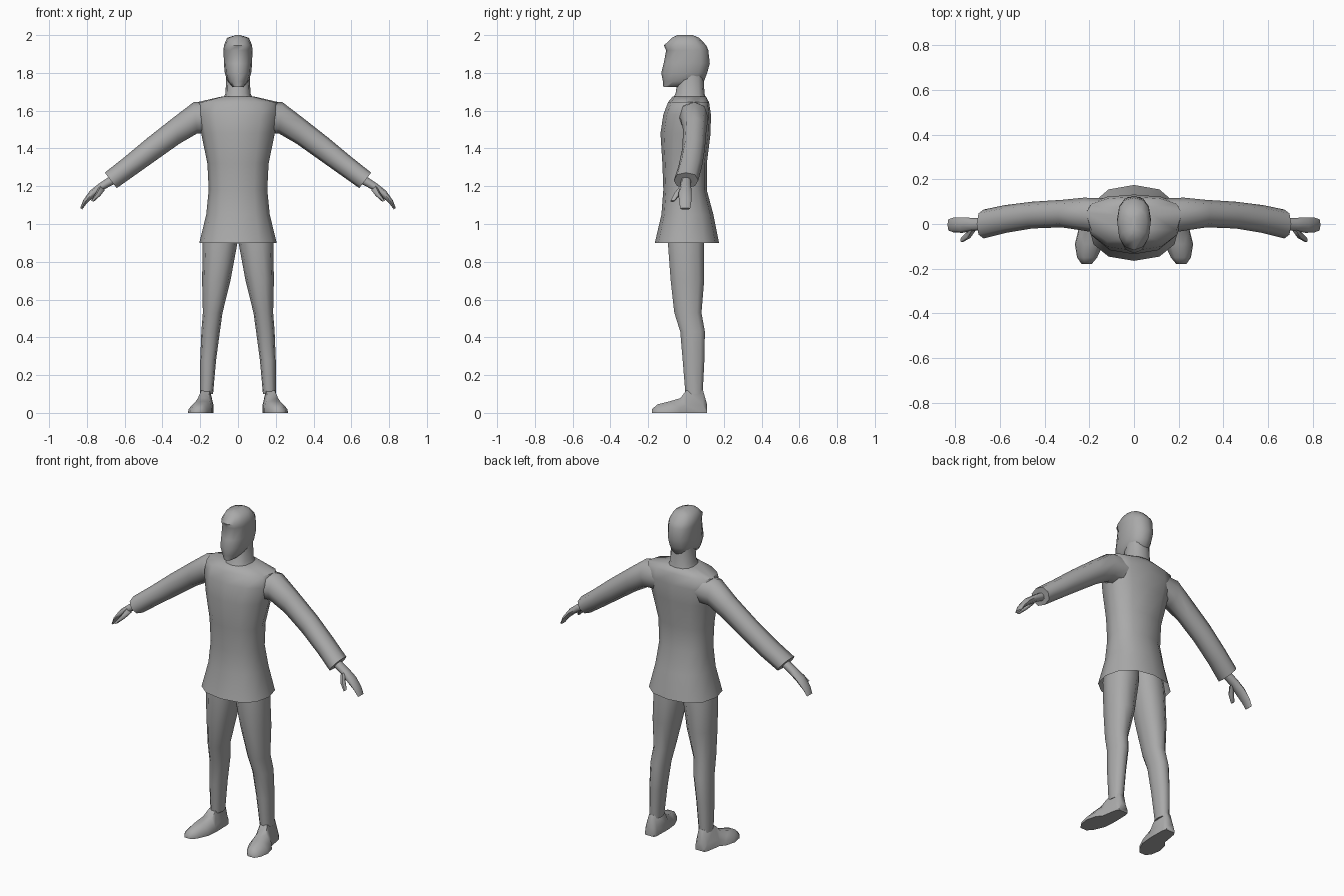
import bpy, bmesh, math
from mathutils import Vector

grey = bpy.data.materials.new("plain grey")
grey.diffuse_color = (0.4, 0.4, 0.4, 1)


def loft(name, rings, mirror=False, caps=(True, True), angle=60):
    """Skin a list of equal-length point rings into one smooth part."""
    bm = bmesh.new()
    loops = [[bm.verts.new(p) for p in r] for r in rings]
    n = len(loops[0])
    for a, b in zip(loops, loops[1:]):
        for i in range(n):
            j = (i + 1) % n
            bm.faces.new((a[i], a[j], b[j], b[i]))
    for loop, cap in ((loops[0], caps[0]), (loops[-1], caps[1])):
        if cap:
            bm.faces.new(loop)
    bmesh.ops.recalc_face_normals(bm, faces=bm.faces[:])
    me = bpy.data.meshes.new(name)
    bm.to_mesh(me)
    bm.free()
    me.materials.append(grey)
    ob = bpy.data.objects.new(name, me)
    bpy.context.collection.objects.link(ob)
    if mirror:
        ob.modifiers.new("mirror", 'MIRROR')
    bpy.ops.object.select_all(action='DESELECT')
    ob.select_set(True)
    bpy.context.view_layer.objects.active = ob
    bpy.ops.object.shade_smooth_by_angle(angle=math.radians(angle))
    return ob


def circle(n, p):
    """Unit superellipse points; p = 1 is round, smaller is boxier."""
    for i in range(n):
        c, s = math.cos(2 * math.pi * i / n), math.sin(2 * math.pi * i / n)
        yield math.copysign(abs(c) ** p, c), math.copysign(abs(s) ** p, s)


def level(z, xc, hw, yf, ys, yb, n=12, p=0.85):
    """Flat ring: half width, front, side and back y."""
    return [(xc + hw * c, ys + s * ((yb - ys) if s > 0 else (ys - yf)), z)
            for c, s in circle(n, p)]


def limb(top, bottom, yf, yb, n=8, p=0.9):
    """Slanted ring between a top and a bottom (x, z) point."""
    t, b = Vector((top[0], 0, top[1])), Vector((bottom[0], 0, bottom[1]))
    mid, half = (t + b) / 2, (t - b) / 2
    return [mid + half * c + Vector((0, (yf + yb) / 2 + (yb - yf) / 2 * s, 0))
            for c, s in circle(n, p)]


# Coat body, open at the hem
loft("coat", [level(*r) for r in (
    (0.90, 0, 0.205, -0.165, 0.0, 0.175),
    (1.05, 0, 0.168, -0.13, 0.0, 0.145),
    (1.18, 0, 0.155, -0.12, 0.0, 0.11),
    (1.32, 0, 0.162, -0.125, 0.0, 0.11),
    (1.48, 0, 0.195, -0.135, 0.02, 0.13),
    (1.58, 0, 0.22, -0.12, 0.045, 0.132),
    (1.645, 0, 0.215, -0.095, 0.05, 0.122),
    (1.675, 0, 0.085, -0.07, 0.04, 0.105))], caps=(False, True))

# Neck
loft("neck", [level(*r) for r in (
    (1.65, 0, 0.09, -0.08, 0.03, 0.11),
    (1.69, 0, 0.066, -0.055, 0.03, 0.098),
    (1.80, 0, 0.062, -0.04, 0.03, 0.092))])

# Head with chin, nose line, brow and hair cap
loft("head", [level(*r) for r in (
    (1.725, 0, 0.028, -0.12, -0.06, -0.02),
    (1.755, 0, 0.055, -0.122, 0.0, 0.095),
    (1.80, 0, 0.07, -0.131, 0.01, 0.112),
    (1.85, 0, 0.075, -0.118, 0.02, 0.126),
    (1.92, 0, 0.076, -0.105, 0.02, 0.118),
    (1.945, 0, 0.075, -0.117, 0.01, 0.108),
    (1.985, 0, 0.058, -0.075, 0.01, 0.07),
    (2.00, 0, 0.012, -0.045, 0.0, 0.035))])

# Sleeves
loft("sleeve", [limb(*r) for r in (
    ((0.10, 1.655), (0.12, 1.48), -0.05, 0.115),
    ((0.235, 1.645), (0.215, 1.48), -0.03, 0.118),
    ((0.34, 1.565), (0.31, 1.425), -0.015, 0.108),
    ((0.48, 1.455), (0.43, 1.34), -0.02, 0.1),
    ((0.60, 1.355), (0.55, 1.255), -0.04, 0.085),
    ((0.705, 1.272), (0.642, 1.19), -0.065, 0.065))], mirror=True)

# Hands and thumbs
loft("hand", [limb(*r) for r in (
    ((0.66, 1.265), (0.64, 1.22), -0.025, 0.025),
    ((0.735, 1.215), (0.705, 1.185), -0.03, 0.027),
    ((0.785, 1.175), (0.755, 1.15), -0.04, 0.03),
    ((0.82, 1.125), (0.80, 1.11), -0.037, 0.028),
    ((0.835, 1.085), (0.825, 1.077), -0.03, 0.022))], mirror=True)
loft("thumb", [limb(*r, n=6) for r in (
    ((0.735, 1.205), (0.705, 1.18), -0.035, 0.0),
    ((0.752, 1.165), (0.728, 1.15), -0.065, -0.03),
    ((0.778, 1.125), (0.765, 1.117), -0.083, -0.06))], mirror=True)

# Trouser legs
loft("leg", [level(*r, n=10) for r in (
    (1.02, 0.085, 0.085, -0.09, 0.0, 0.09),
    (0.90, 0.095, 0.092, -0.10, 0.0, 0.10),
    (0.70, 0.115, 0.075, -0.085, 0.01, 0.10),
    (0.53, 0.134, 0.052, -0.065, 0.01, 0.085),
    (0.43, 0.145, 0.049, -0.033, 0.03, 0.103),
    (0.28, 0.158, 0.042, -0.02, 0.035, 0.10),
    (0.10, 0.166, 0.034, -0.005, 0.045, 0.09))], mirror=True)

# Shoes, from heel to toe: y, inner x, outer x, height
shoe = []
for y, a, b, h in ((0.11, 0.14, 0.20, 0.05), (0.09, 0.133, 0.21, 0.12),
                   (0.0, 0.131, 0.225, 0.118), (-0.03, 0.132, 0.25, 0.078),
                   (-0.09, 0.138, 0.265, 0.06), (-0.15, 0.165, 0.255, 0.045),
                   (-0.18, 0.19, 0.235, 0.02)):
    w = b - a
    shoe.append([(a, y, 0), (b, y, 0), (b - 0.03 * w, y, h * 0.35),
                 (a + 0.68 * w, y, h), (a + 0.2 * w, y, h), (a, y, h * 0.4)])
loft("shoe", shoe, mirror=True)
